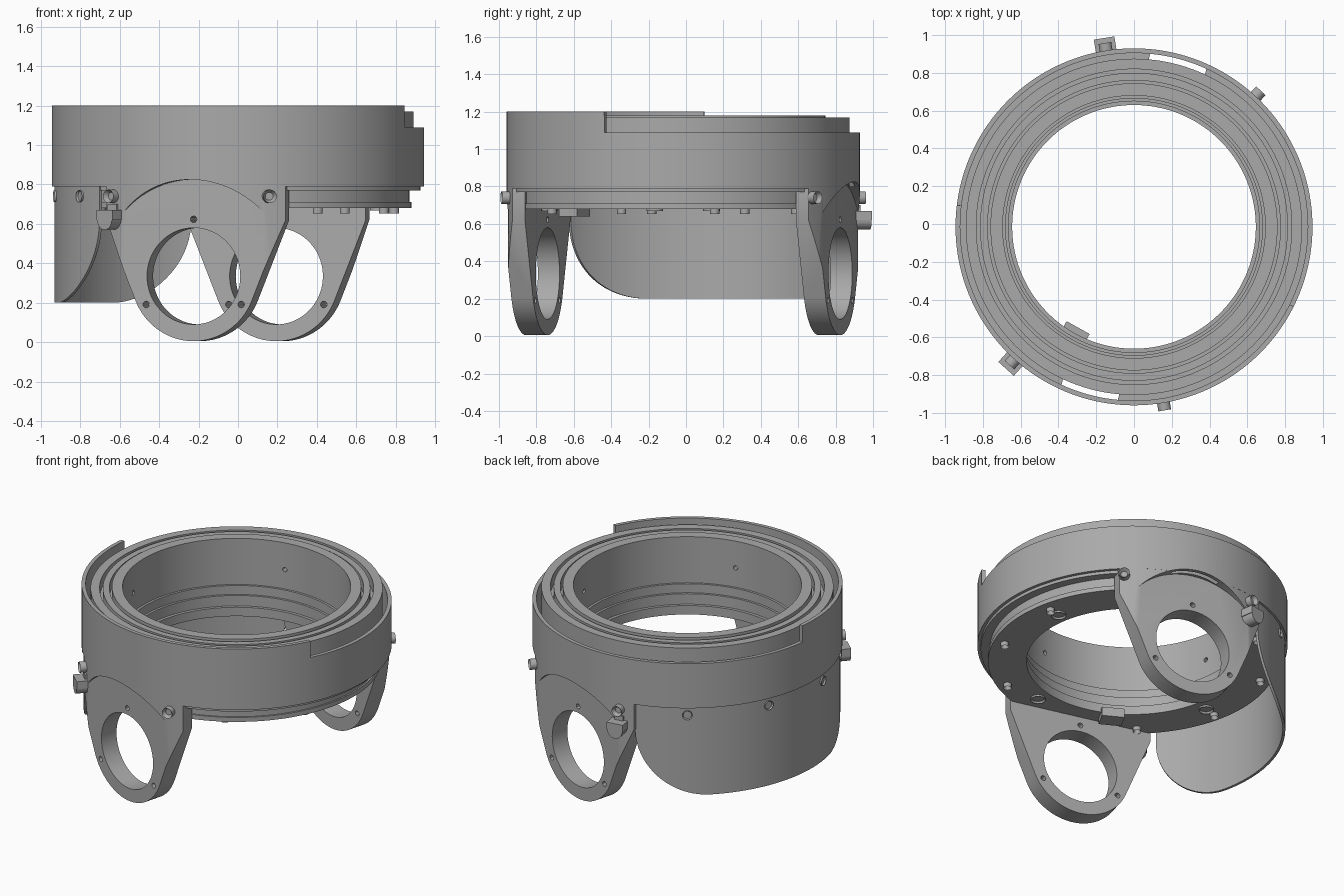
import bpy, bmesh
from math import sin, cos, pi, radians, hypot, atan2, acos, sqrt
from mathutils import Vector

if "Cube" in bpy.data.objects:
    bpy.data.objects.remove(bpy.data.objects["Cube"], do_unlink=True)

grey = bpy.data.materials.new("satin_grey")
grey.use_nodes = True
grey.diffuse_color = (0.40, 0.40, 0.40, 1)
grey.node_tree.nodes["Principled BSDF"].inputs["Base Color"].default_value = (0.40, 0.40, 0.40, 1)

SEG = 144
OFFSET_Y = -0.015
EARS = {"front": 255, "back": 75}
parts, cutters = [], []


def polar(r, angle, z, u=0.0):
    """Point at radius r in a direction in degrees, shifted u along the tangent."""
    a = radians(angle)
    return Vector((r * cos(a) - u * sin(a), r * sin(a) + u * cos(a), z))


def circle(r, u=0.0, z=0.0, n=48, start=0, end=360):
    closed = end - start == 360
    steps = n if closed else n - 1
    return [(u + r * cos(radians(start + (end - start) * i / steps)),
             z + r * sin(radians(start + (end - start) * i / steps))) for i in range(n)]


def sweep(name, sections, closed=False, socket=0.0, cutter=False):
    """Join equal cross-sections into a solid; cap it when it is open."""
    bm = bmesh.new()
    rows = [[bm.verts.new(p) for p in s] for s in sections]
    n = len(rows[0])
    for i in range(len(rows) if closed else len(rows) - 1):
        a, b = rows[i], rows[(i + 1) % len(rows)]
        for j in range(n):
            bm.faces.new((a[j], a[(j + 1) % n], b[(j + 1) % n], b[j]))
    if not closed:
        bm.faces.new(rows[0])
        end = bm.faces.new(rows[-1])
    bmesh.ops.recalc_face_normals(bm, faces=bm.faces[:])
    if socket:
        bmesh.ops.inset_individual(bm, faces=[end], thickness=socket)
        bmesh.ops.translate(bm, verts=end.verts[:], vec=-0.025 * end.normal)
    mesh = bpy.data.meshes.new(name)
    bm.to_mesh(mesh)
    bm.free()
    mesh.materials.append(grey)
    obj = bpy.data.objects.new(name, mesh)
    bpy.context.scene.collection.objects.link(obj)
    obj.hide_render = cutter
    (cutters if cutter else parts).append(obj)
    return obj


def lathe(name, profile, **kw):
    return sweep(name, [[polar(r, 360 * i / SEG, z) for r, z in profile] for i in range(SEG)], True, **kw)


def prism(name, outline, d0, d1, angle, **kw):
    """Outline in (tangent, height), pushed along a radial direction."""
    return sweep(name, [[polar(d, angle, z, u) for u, z in outline] for d in (d0, d1)], **kw)


def post(name, r, angle, rad, z0, z1, **kw):
    c = polar(r, angle, 0)
    return sweep(name, [[c + Vector((x, y, z)) for x, y in circle(rad, n=20)] for z in (z1, z0)], **kw)


def band(name, r0, r1, angles, bottom, top, closed=False):
    return sweep(name, [[polar(r0, a, bottom(a)), polar(r1, a, bottom(a)),
                         polar(r1, a, top(a)), polar(r0, a, top(a))] for a in angles], closed)


def boolean(obj, tool, operation="DIFFERENCE"):
    m = obj.modifiers.new(tool.name, "BOOLEAN")
    m.operation, m.solver, m.object = operation, "EXACT", tool


# Main ring body with stepped bore and concentric top grooves
body = lathe("ring_body", [
    (.645, .68), (.88, .68), (.88, .71), (.87, .71), (.87, .77), (.925, .77), (.925, .80),
    (.89, .80), (.89, 1.17), (.835, 1.17), (.835, 1.10), (.815, 1.10), (.815, 1.17),
    (.775, 1.17), (.775, 1.10), (.76, 1.10), (.76, 1.18), (.695, 1.18), (.695, .87),
    (.68, .87), (.68, .81), (.665, .81), (.665, .74), (.645, .74)])
for a in (10, 100, 190, 280):
    boolean(body, prism("bore_hole", circle(.015, z=1.0, n=12), .6, .74, a, cutter=True))

# Outer shell: its wall is taller around the front
RISE, FALL = 173, 333.5
angles = sorted([360 * i / SEG for i in range(SEG)] + [RISE - .05, RISE + .05, FALL - .05, FALL + .05])
shell = band("outer_shell", .92, .945, angles, lambda a: .79,
             lambda a: 1.20 if RISE < a < FALL else 1.09, closed=True)

# Curved skirt with rounded lower corners
MID, FLAT = 163, 29


def skirt_bottom(a):
    s = min(1, max(0, abs(a - MID) - FLAT) / FLAT)
    return .20 + .42 * (1 - sqrt(1 - s * s))


side = [FLAT + FLAT * sin(pi / 2 * i / 20) for i in range(21)]
skirt_angles = ([MID - t for t in reversed(side)] + [MID - FLAT + 2 * FLAT * i / 20 for i in range(1, 20)]
                + [MID + t for t in side])
band("side_skirt", .915, .932, skirt_angles, skirt_bottom, lambda a: .79)

# Mounting ears: tapered plates trimmed to the shell, with a flat round pocket outside
EAR_Z, EAR_R, HALF, SHOULDER = .335, .33, .47, .62
rise = SHOULDER - EAR_Z
tangent = atan2(rise, HALF) - acos(EAR_R / hypot(HALF, rise))
t = tangent * 180 / pi
ear_outline = ([(HALF, .80), (HALF, SHOULDER)] + circle(EAR_R, z=EAR_Z, n=40, start=t, end=-180 - t)
               + [(-HALF, SHOULDER), (-HALF, .80)])
trim = sweep("trim_cylinder", [[polar(.9445, 360 * i / SEG, z) for i in range(SEG)] for z in (-.2, 1)],
             cutter=True)
for name, a in EARS.items():
    ear = prism(name + "_ear", ear_outline, .75, 1.05, a)
    pocket = prism(name + "_pocket", circle(.49, z=EAR_Z, n=96), .87, 1.2, a, cutter=True)
    boolean(ear, trim, "INTERSECT")
    for target in (ear, body, shell):
        boolean(target, pocket)
    boolean(ear, prism("ear_opening", circle(.245, z=EAR_Z, n=72), .6, 1.2, a, cutter=True))
    for k in (90, 210, 330):
        u, z = .288 * cos(radians(k)), EAR_Z + .288 * sin(radians(k))
        boolean(ear, prism("ear_hole", circle(.017, u, z, 12), .6, 1.2, a, cutter=True))

# Latch blocks with rounded undersides
latch_outline = [(.055, .67), (.055, .62)] + circle(.05, z=.62, n=14, start=0, end=-180) + [(-.055, .62), (-.055, .67)]
for name, a in (("front", 228), ("back", 99)):
    prism(name + "_latch", latch_outline, .90, 1.012, a)
    prism(name + "_latch_pad", [(.03, .66), (.03, .70), (-.03, .70), (-.03, .66)], .90, .955, a)

# Socket screws on the ear tabs, and flat ones on the skirt
for a in (47, 99, 228, 279.5):
    prism("tab_screw", circle(.034, z=.74, n=24), .88, .985, a, socket=.014)
for a in (125, 157, 187, 211):
    prism("skirt_screw", circle(.03, z=.74, n=20), .90, .942, a, socket=.012)

# Underside screws, washers and clip
for i in range(10):
    post("underside_screw", .81, 12 + 36 * i, .025, .652, .70, socket=.009)
for a in (0, 90, 180, 270):
    post("underside_washer", .73, a + 12, .045, .668, .70, socket=.014)
prism("bore_clip", [(.07, .64), (.07, .70), (-.07, .70), (-.07, .64)], .61, .72, 241)

# Apply cuts, remove cutters, shade smooth with sharp edges
bpy.context.view_layer.update()
deps = bpy.context.evaluated_depsgraph_get()
baked = {o: bpy.data.meshes.new_from_object(o.evaluated_get(deps)) for o in parts if o.modifiers}
for o, mesh in baked.items():
    o.modifiers.clear()
    o.data = mesh
for c in cutters:
    bpy.data.objects.remove(c, do_unlink=True)
for o in parts:
    o.data.shade_smooth()
    o.data.set_sharp_from_angle(angle=radians(30))
    o.location.y = OFFSET_Y
